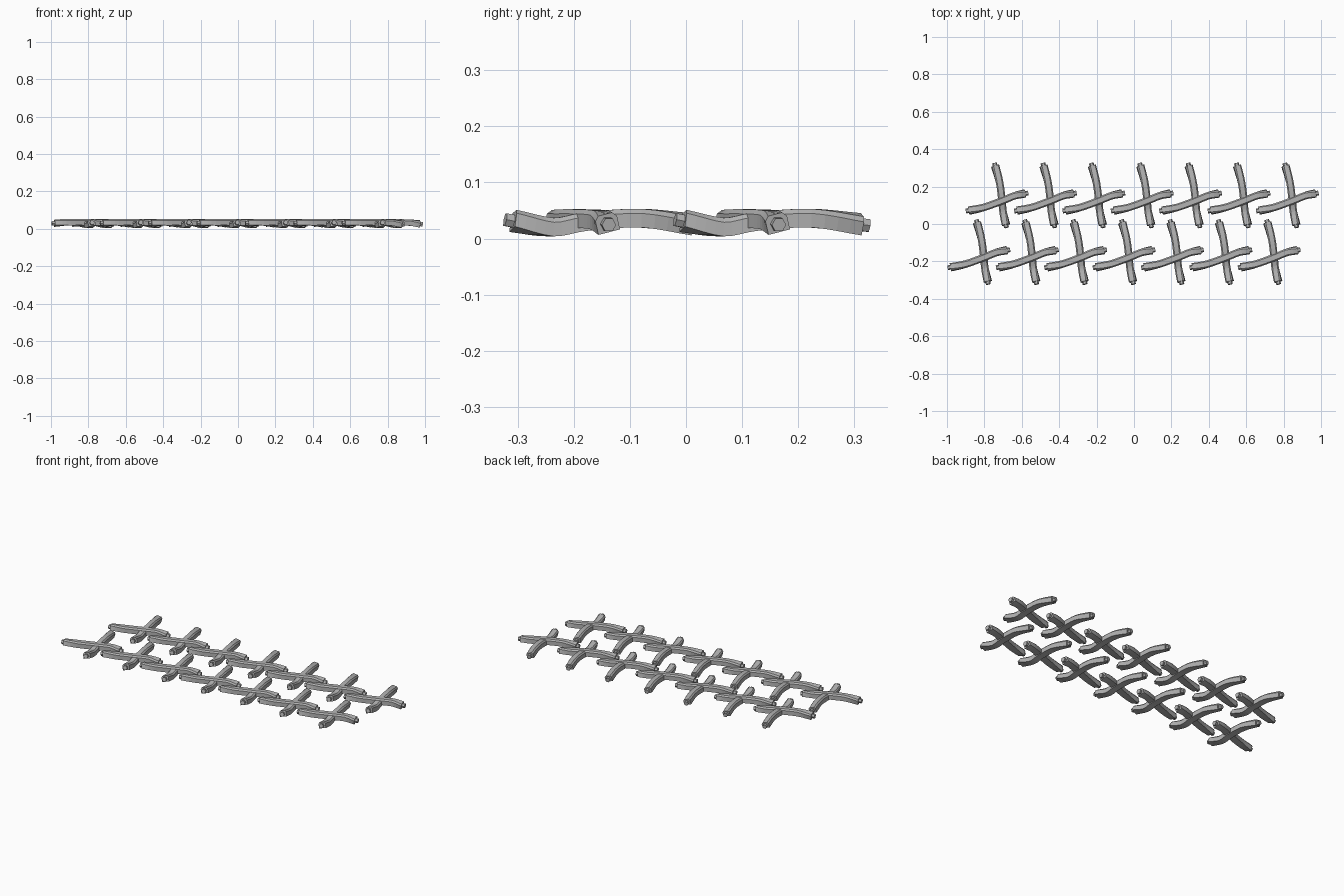
import bpy, bmesh, math
from mathutils import Vector, Matrix

if "Cube" in bpy.data.objects:
    bpy.data.objects.remove(bpy.data.objects["Cube"])

grey = bpy.data.materials.new("stone grey")
grey.diffuse_color = (0.45, 0.45, 0.45, 1)
grey.use_nodes = True
grey.node_tree.nodes["Principled BSDF"].inputs["Base Color"].default_value = grey.diffuse_color


def spline(pts, steps=4):
    """Smooth path through the given points."""
    p = [Vector(q) for q in pts]
    p = [2 * p[0] - p[1]] + p + [2 * p[-1] - p[-2]]
    out = []
    for i in range(1, len(p) - 2):
        a, b, c, d = p[i - 1:i + 3]
        for k in range(steps):
            t = k / steps
            out.append(0.5 * (2 * b + (c - a) * t + (2 * a - 5 * b + 4 * c - d) * t * t
                              + (3 * b - a - 3 * c + d) * t ** 3))
    return out + [p[-2]]


def sweep(bm, path, profile, twist):
    """Sweep a (side, up) profile along a path, rolling it by twist(t)."""
    rings = []
    for i, c in enumerate(path):
        d = (path[min(i + 1, len(path) - 1)] - path[max(i - 1, 0)]).normalized()
        side = d.cross(Vector((0, 0, 1))).normalized()
        up = side.cross(d)
        r = Matrix.Rotation(twist(i / (len(path) - 1)), 3, d)
        rings.append([bm.verts.new(c + r @ (side * u + up * v)) for u, v in profile])
    n = len(profile)
    for a, b in zip(rings, rings[1:]):
        for j in range(n):
            bm.faces.new((a[j], a[(j + 1) % n], b[(j + 1) % n], b[j]))
    bm.faces.new(rings[0][::-1])
    bm.faces.new(rings[-1])


BAR = [(-0.020, -0.015), (0.020, -0.015), (0.020, 0.010), (0.013, 0.018), (-0.013, 0.018), (-0.020, 0.010)]
KNOB = [(0.013 * math.cos(k * math.pi / 3), 0.013 * math.sin(k * math.pi / 3)) for k in range(6)]


def limb(bm, pts):
    """Curved bar rolled at its tips, with a small six-sided knob on each end."""
    path = spline(pts)
    sweep(bm, path, BAR, lambda t: 0.5 * max(0, abs(2 * t - 1) - 0.5) * (1 if t > 0.5 else -1))
    for end, inner in ((path[0], path[1]), (path[-1], path[-2])):
        d = (end - inner).normalized()
        sweep(bm, [end - d * 0.01, end + d * 0.015], KNOB, lambda t: 0)


# one cross: a long bar across and a bar front to back, weaving in height
mesh = bpy.data.meshes.new("cross")
bm = bmesh.new()
limb(bm, [(-0.181, -0.053, 0.030), (-0.10, -0.036, 0.034), (0, 0, 0.034),
          (0.065, 0.026, 0.032), (0.122, 0.038, 0.026)])
limb(bm, [(-0.039, 0.186, 0.025), (-0.015, 0.095, 0.035), (-0.003, 0, 0.029),
          (0.003, -0.06, 0.019), (0.018, -0.130, 0.031)])
bmesh.ops.recalc_face_normals(bm, faces=bm.faces)
bm.to_mesh(mesh)
bm.free()
mesh.materials.append(grey)

# two staggered rows of seven interlocking crosses
for row, (x0, y0) in enumerate(((-0.703, 0.125), (-0.800, -0.178))):
    for i in range(7):
        ob = bpy.data.objects.new(f"cross_row{row + 1}_{i + 1}", mesh)
        ob.location = (x0 + 0.2587 * i, y0, 0)
        bpy.context.collection.objects.link(ob)
